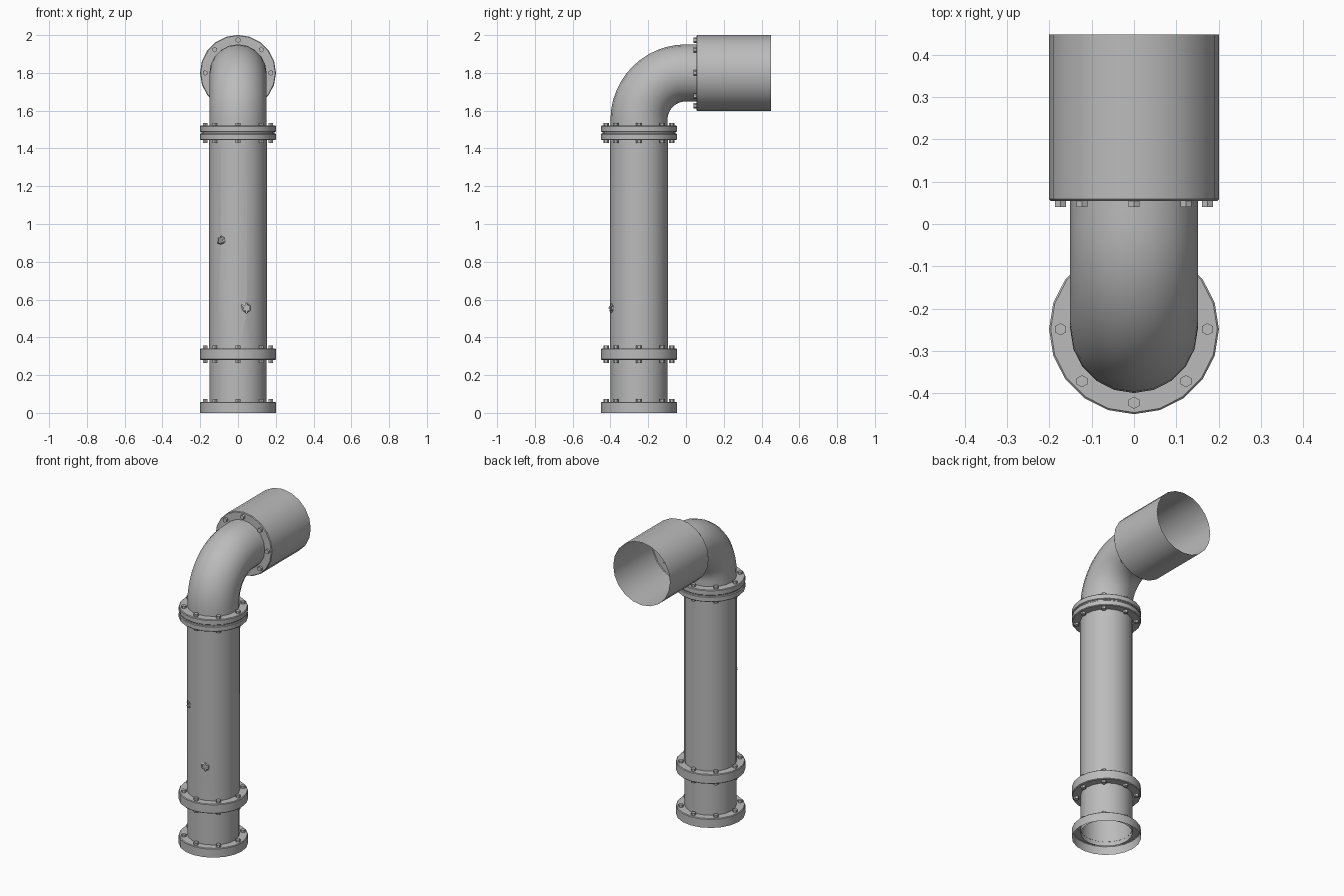
import bpy, bmesh, math, random
from mathutils import Matrix, Vector

if "Cube" in bpy.data.objects:
    bpy.data.objects.remove(bpy.data.objects["Cube"])

random.seed(4)
SIDES = 20
AXIS_Y = -0.249
UP = Matrix.Translation((0, AXIS_Y, 0))
BACK = Matrix.Translation((0, 0, 1.8)) @ Matrix.Rotation(-math.pi / 2, 4, 'X')

grey = bpy.data.materials.new("pipe grey")
grey.diffuse_color = (0.5, 0.5, 0.5, 1)
grey.use_nodes = True
grey.node_tree.nodes["Principled BSDF"].inputs["Base Color"].default_value = grey.diffuse_color


def finish(name, bm):
    bmesh.ops.recalc_face_normals(bm, faces=bm.faces)
    me = bpy.data.meshes.new(name)
    bm.to_mesh(me)
    bm.free()
    me.materials.append(grey)
    ob = bpy.data.objects.new(name, me)
    bpy.context.collection.objects.link(ob)
    return ob


def skin(name, rings, closed=False):
    """Join a list of point rings into one surface."""
    bm = bmesh.new()
    vs = [[bm.verts.new(p) for p in ring] for ring in rings]
    pairs = list(zip(vs, vs[1:]))
    if closed:
        pairs.append((vs[-1], vs[0]))
    for a, b in pairs:
        n = len(a)
        for i in range(n):
            j = (i + 1) % n
            bm.faces.new((a[i], a[j], b[j], b[i]))
    return finish(name, bm)


def ring(r, h, m):
    return [m @ Vector((r * math.cos(2 * math.pi * i / SIDES),
                        r * math.sin(2 * math.pi * i / SIDES), h)) for i in range(SIDES)]


def lathe(name, profile, m=UP, closed=False):
    return skin(name, [ring(r, h, m) for r, h in profile], closed)


def flange(name, z0, z1, r=0.201, b=0.004):
    return lathe(name, [(0.148, z0), (r - b, z0), (r, z0 + b), (r, z1 - b),
                        (r - b, z1), (0.148, z1)], closed=True)


def bolts(name, h, direction, m=UP):
    """Eight hexagonal bolt heads around a flange face."""
    bm = bmesh.new()
    for k in range(8):
        a = k * math.pi / 4
        pos = Matrix.Translation((0.174 * math.cos(a), 0.174 * math.sin(a), h + direction * 0.007))
        bmesh.ops.create_cone(bm, cap_ends=True, segments=6, radius1=0.0145, radius2=0.0145,
                              depth=0.016, matrix=m @ pos)
    return finish(name, bm)


# base flange, open underneath, and short lower pipe
lathe("base_flange", [(0.150, 0.058), (0.197, 0.058), (0.201, 0.054), (0.201, 0)])
bolts("base_bolts", 0.058, 1)
lathe("lower_pipe", [(0.151, 0.03), (0.151, 0.29)])

# lower joint
flange("lower_joint", 0.28, 0.341)
bolts("lower_joint_top_bolts", 0.341, 1)
bolts("lower_joint_under_bolts", 0.28, -1)

# upper joint: two flanges around a gasket
flange("upper_joint_bottom", 1.444, 1.479)
flange("upper_joint_top", 1.486, 1.521)
lathe("upper_gasket", [(0.148, 1.478), (0.194, 1.478), (0.194, 1.487), (0.148, 1.487)], closed=True)
bolts("upper_joint_top_bolts", 1.521, 1)
bolts("upper_joint_under_bolts", 1.444, -1)

# main pipe
main = lathe("main_pipe", [(0.153, 0.33), (0.153, 1.455), (0.149, 1.455), (0.149, 0.33)], closed=True)

# torn holes with bent metal petals
for n, (hx, hz) in enumerate([(-0.09, 0.915), (0.045, 0.555)]):
    out = Vector((hx, -math.sqrt(0.153 ** 2 - hx ** 2), 0)).normalized()
    up = Vector((0, 0, 1))
    side = up.cross(out)
    centre = Vector((0, AXIS_Y, hz))
    outline = []
    for i in range(12):
        r = (0.03 if i % 2 else 0.016) * random.uniform(0.8, 1.15)
        a = i * math.pi / 6
        outline.append((r * math.cos(a), r * math.sin(a)))

    def place(u, v, d):
        return centre + side * u + up * v + out * d

    bm = bmesh.new()
    lo = [bm.verts.new(place(u, v, 0.11)) for u, v in outline]
    hi = [bm.verts.new(place(u, v, 0.20)) for u, v in outline]
    bm.faces.new(lo)
    bm.faces.new(hi)
    for i in range(12):
        j = (i + 1) % 12
        bm.faces.new((lo[i], lo[j], hi[j], hi[i]))
    cutter = finish("hole_cutter", bm)
    cutter.hide_render = True
    mod = main.modifiers.new("hole", 'BOOLEAN')
    mod.operation = 'DIFFERENCE'
    mod.solver = 'EXACT'
    mod.object = cutter
    bpy.context.view_layer.update()
    dg = bpy.context.evaluated_depsgraph_get()
    cut = bpy.data.meshes.new_from_object(main.evaluated_get(dg))
    main.modifiers.clear()
    if len(cut.polygons) > SIDES:
        main.data = cut
    bpy.data.objects.remove(cutter)

    bm = bmesh.new()
    for i in range(1, 12, 2):
        (u0, v0), (u1, v1) = outline[i], outline[(i + 2) % 12]
        um, vm = outline[(i + 1) % 12]
        tip = place(um * 0.9, vm * 0.9, 0.153 + random.uniform(0.004, 0.012))
        bm.faces.new([bm.verts.new(p) for p in
                      (place(u0, v0, 0.150), place(u1, v1, 0.150), tip)])
    finish("torn_edge_%d" % (n + 1), bm)

# elbow: straight start, quarter bend, straight end
rings = [ring(0.151, 1.50, UP)]
for k in range(13):
    t = k / 12 * math.pi / 2
    m = (Matrix.Translation((0, -0.249 * math.cos(t), 1.551 + 0.249 * math.sin(t)))
         @ Matrix.Rotation(-t, 4, 'X'))
    rings.append(ring(0.151, 0, m))
rings.append(ring(0.151, 0.06, BACK))
skin("elbow", rings)

# wide outlet, open at the back
lathe("outlet", [(0.150, 0.055), (0.197, 0.055), (0.201, 0.059), (0.201, 0.449)], BACK)
bolts("outlet_bolts", 0.055, -1, BACK)

# smooth round surfaces, keep edges sharp
for ob in bpy.data.objects:
    ob.select_set(ob.type == 'MESH')
bpy.context.view_layer.objects.active = main
bpy.ops.object.shade_smooth_by_angle(angle=math.radians(30))
